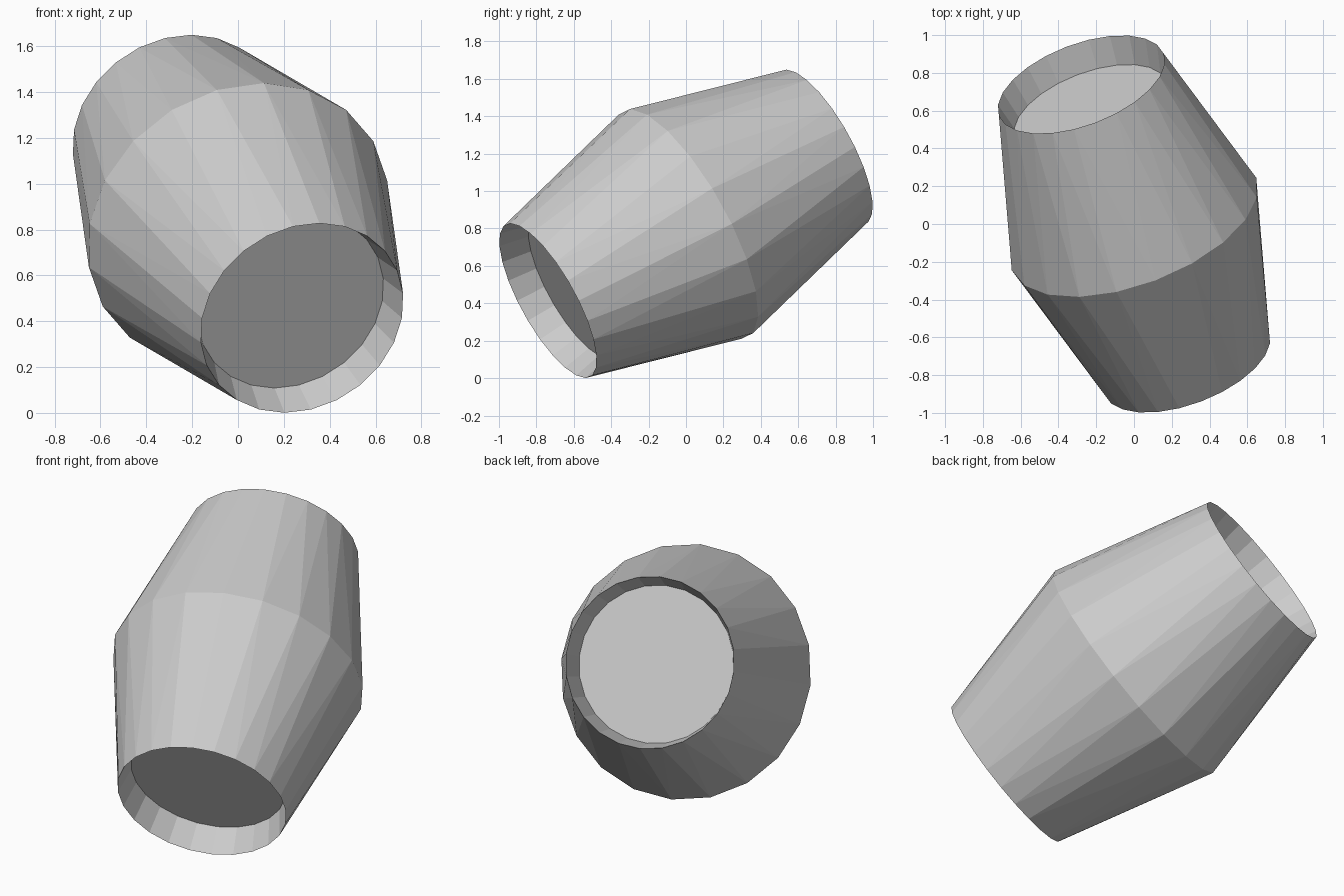
import bpy, bmesh, math
from mathutils import Vector

if "Cube" in bpy.data.objects:
    bpy.data.objects.remove(bpy.data.objects["Cube"])

CENTRE = Vector((0, 0, 0.825))
AXIS = Vector((-0.28, 0.74, 0.412)).normalized()   # tilted barrel axis
ROT = AXIS.to_track_quat('Z', 'Y')
RIM_R, RIM_T = 0.466, 0.89
MID_R = 0.692
LID_R, LID_T = 0.428, 0.73


def ring(bm, radius, height, sides, turn=0.0):
    return [bm.verts.new((radius * math.cos(2 * math.pi * (i + turn) / sides),
                          radius * math.sin(2 * math.pi * (i + turn) / sides), height))
            for i in range(sides)]


def zip_rings(bm, a, b):
    """Triangle strip between two rings that may differ in vertex count."""
    i = j = 0
    while i < len(a) or j < len(b):
        p, q = a[i % len(a)], b[j % len(b)]
        if j >= len(b) or (i < len(a) and (i + 1) / len(a) <= (j + 1) / len(b)):
            bm.faces.new((p, a[(i + 1) % len(a)], q))
            i += 1
        else:
            bm.faces.new((p, b[(j + 1) % len(b)], q))
            j += 1


def finish(bm, name):
    bmesh.ops.recalc_face_normals(bm, faces=bm.faces[:])
    mesh = bpy.data.meshes.new(name)
    bm.to_mesh(mesh)
    bm.free()
    obj = bpy.data.objects.new(name, mesh)
    bpy.context.collection.objects.link(obj)
    obj.rotation_mode = 'QUATERNION'
    obj.rotation_quaternion = ROT
    obj.location = CENTRE


# One closed body: faceted staves, thin rims, and a recessed lid at each end
bm = bmesh.new()
belly = ring(bm, MID_R, 0, 20)
for s in (-1, 1):
    rim = ring(bm, RIM_R, s * RIM_T, 24)
    lid = ring(bm, LID_R, s * LID_T, 24)
    zip_rings(bm, belly, rim)
    for i in range(24):
        k = (i + 1) % 24
        bm.faces.new((rim[i], rim[k], lid[k], lid[i]))
    bm.faces.new(lid)
finish(bm, "barrel")
